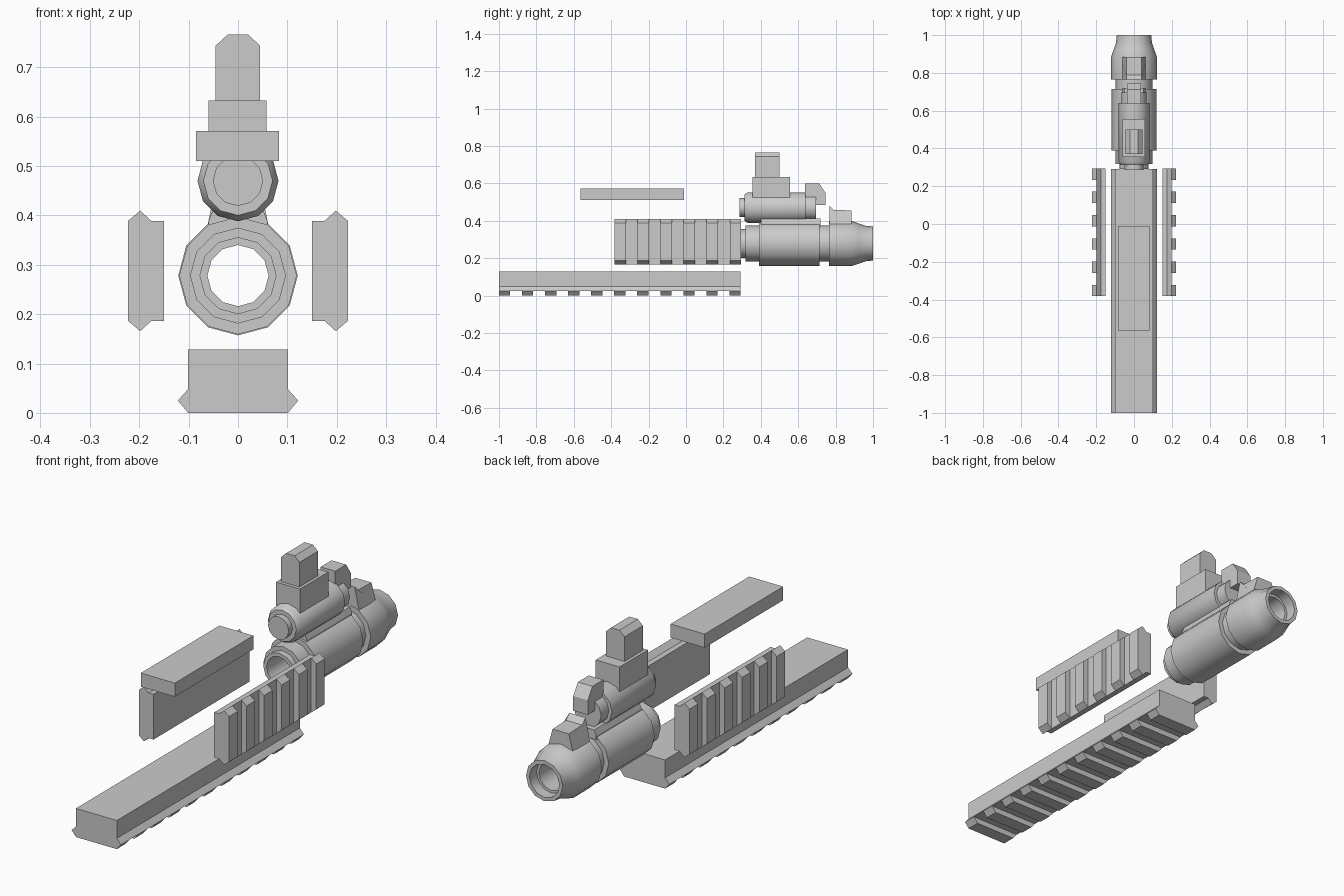
import bpy, bmesh, math
from mathutils import Vector

if "Cube" in bpy.data.objects:
    bpy.data.objects.remove(bpy.data.objects["Cube"])


def finish(name, bm, smooth=False):
    bmesh.ops.recalc_face_normals(bm, faces=bm.faces)
    me = bpy.data.meshes.new(name)
    bm.to_mesh(me)
    bm.free()
    ob = bpy.data.objects.new(name, me)
    bpy.context.collection.objects.link(ob)
    if smooth:
        bpy.ops.object.select_all(action='DESELECT')
        ob.select_set(True)
        bpy.context.view_layer.objects.active = ob
        bpy.ops.object.shade_smooth_by_angle(angle=math.radians(35))
    return ob


def prism(bm, pts, a, b, place):
    """Extrude a 2D profile from a to b; place maps (u, v, w) to xyz."""
    ends = [[bm.verts.new(place(u, v, w)) for u, v in pts] for w in (a, b)]
    n = len(pts)
    for e in ends:
        bm.faces.new(e)
    for i in range(n):
        j = (i + 1) % n
        bm.faces.new((ends[0][i], ends[0][j], ends[1][j], ends[1][i]))


def along_y(u, v, w):
    return (u, w, v)


def along_x(u, v, w):
    return (w, u, v)


def solid(name, pts, a, b, place):
    bm = bmesh.new()
    prism(bm, pts, a, b, place)
    return finish(name, bm)


def box(name, x, y, z):
    pts = [(x[0], z[0]), (x[1], z[0]), (x[1], z[1]), (x[0], z[1])]
    return solid(name, pts, y[0], y[1], along_y)


def lathe(name, prof, zc, closed=False, sides=12):
    """Revolve a (y, radius) profile around the y axis at height zc."""
    bm = bmesh.new()
    rings = []
    for y, r in prof:
        rings.append([bm.verts.new((r * math.cos(2 * math.pi * k / sides), y,
                                    zc + r * math.sin(2 * math.pi * k / sides)))
                      for k in range(sides)])
    pairs = list(zip(rings, rings[1:]))
    if closed:
        pairs.append((rings[-1], rings[0]))
    else:
        bm.faces.new(rings[0])
        bm.faces.new(rings[-1])
    for p, q in pairs:
        for k in range(sides):
            m = (k + 1) % sides
            bm.faces.new((p[k], p[m], q[m], q[k]))
    return finish(name, bm, True)


def rail(name, depth, y0, teeth, place):
    """Slotted accessory rail: dovetail base plus evenly spaced teeth."""
    hw, tip, pitch, tooth = 0.101, 0.122, 0.1232, 0.06
    mid = depth - 0.025
    bm = bmesh.new()
    base = [(hw, 0), (hw, depth - 0.048), (tip, mid),
            (-tip, mid), (-hw, depth - 0.048), (-hw, 0)]
    prism(bm, base, y0, y0 + pitch * (teeth - 1) + tooth, place)
    cap = [(tip, mid), (hw, depth), (-hw, depth), (-tip, mid)]
    for i in range(teeth):
        prism(bm, cap, y0 + i * pitch, y0 + i * pitch + tooth, place)
    return finish(name, bm)


# Rails: one below, one on each side
rail("bottom_rail", 0.128, -1.0, 11, lambda u, v, w: (u, w, 0.128 - v))
for s, side in ((1, "right"), (-1, "left")):
    rail(side + "_rail", 0.073, -0.382, 6,
         lambda u, v, w, s=s: (s * (0.15 + v), w, 0.2875 + u))

# Flat plate floating above the rails
box("top_plate", (-0.085, 0.083), (-0.565, -0.01), (0.51, 0.571))

# Hollow barrel with flared muzzle
lathe("barrel", [
    (0.29, 0.062), (0.29, 0.078), (0.318, 0.078), (0.318, 0.097), (0.39, 0.097),
    (0.39, 0.119), (0.715, 0.119), (0.715, 0.097), (0.765, 0.097), (0.765, 0.121),
    (0.885, 0.121), (0.925, 0.107), (0.96, 0.095), (1.0, 0.091),
    (1.0, 0.074), (0.95, 0.074), (0.95, 0.062)], 0.278, closed=True)

# Upper tube with front button and rear cap
lathe("upper_tube", [
    (0.285, 0.051), (0.312, 0.051), (0.312, 0.07), (0.33, 0.082),
    (0.64, 0.082), (0.64, 0.067), (0.695, 0.067)], 0.47)

# Mount between tube and barrel
solid("tube_mount", [(-0.06, 0.37), (0.06, 0.37), (0.06, 0.388),
                     (0.05, 0.412), (-0.05, 0.412), (-0.06, 0.388)],
      0.40, 0.72, along_y)

# Block and chamfered post on the tube
box("post_base", (-0.06, 0.058), (0.355, 0.555), (0.5, 0.633))
solid("post", [(-0.046, 0.6), (0.045, 0.6), (0.045, 0.743), (0.021, 0.766),
               (-0.021, 0.766), (-0.046, 0.743)], 0.37, 0.5, along_y)

# Hooked latch over the rear of the tube
solid("latch", [(0.635, 0.51), (0.635, 0.6), (0.712, 0.6), (0.745, 0.55),
                (0.745, 0.485), (0.695, 0.485), (0.695, 0.51)],
      -0.036, 0.036, along_x)

# Flared sight block on the muzzle: wider at its foot
sight = solid("sight_block", [(0.766, 0.36), (0.766, 0.482), (0.79, 0.458),
                              (0.885, 0.455), (0.885, 0.36)],
              -0.04, 0.04, along_x)
for v in sight.data.vertices:
    if v.co.z < 0.4:
        v.co.x *= 1.65
